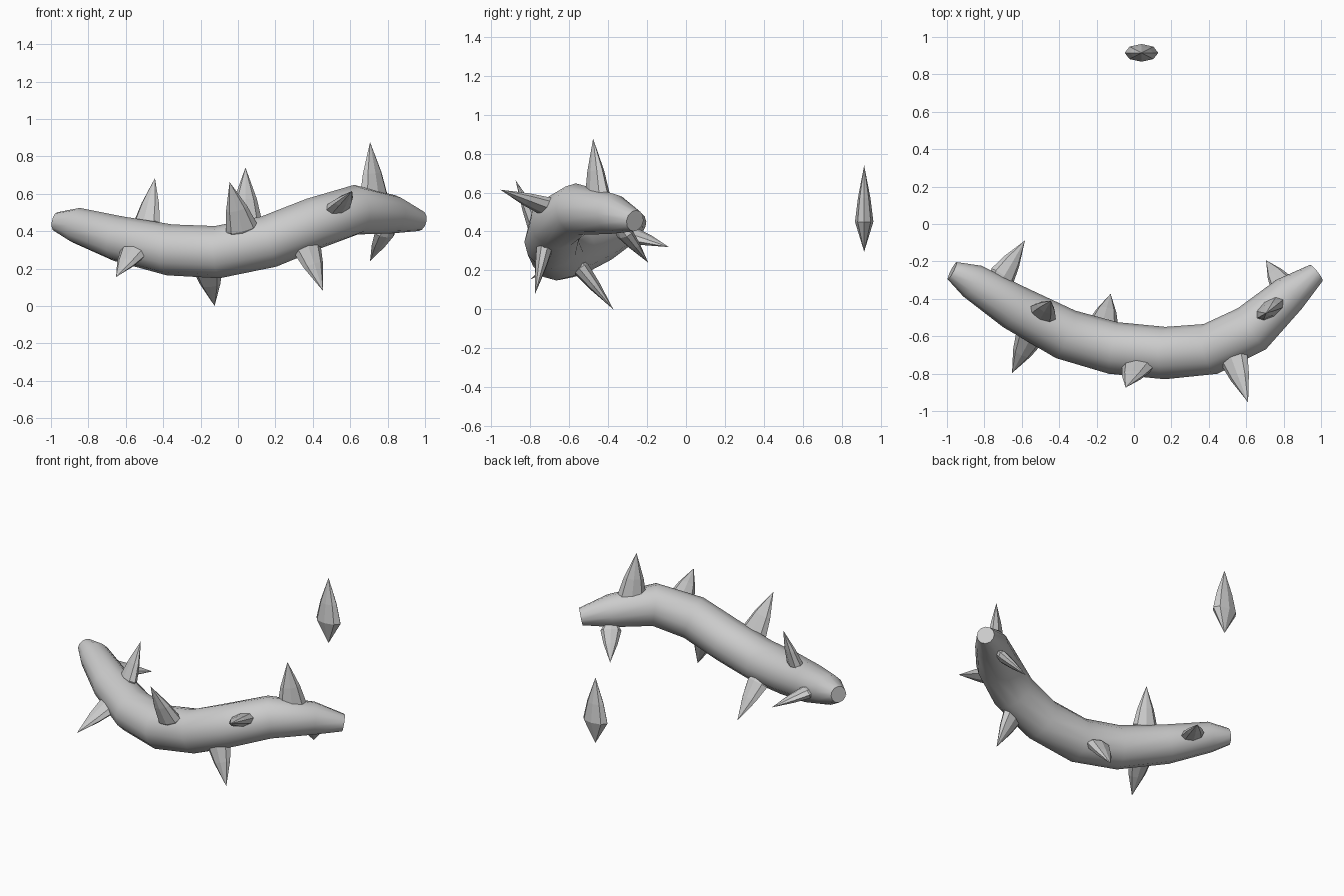
import bpy, bmesh, math
from mathutils import Vector

if "Cube" in bpy.data.objects:
    bpy.data.objects.remove(bpy.data.objects["Cube"])

# Stem path: x, y, z, radius
PATH = [(-.972, -.25, .45, .052), (-.865, -.305, .432, .095), (-.64, -.445, .36, .122),
        (-.366, -.59, .30, .137), (-.11, -.663, .288, .14), (.166, -.69, .345, .14),
        (.41, -.668, .443, .138), (.63, -.56, .515, .133), (.83, -.375, .49, .103),
        (.974, -.262, .455, .055)]
PTS = [Vector(p[:3]) for p in PATH]


def tangent(i):
    return (PTS[min(i + 1, len(PTS) - 1)] - PTS[max(i - 1, 0)]).normalized()


def make_object(name, bm):
    bmesh.ops.recalc_face_normals(bm, faces=bm.faces)
    mesh = bpy.data.meshes.new(name)
    bm.to_mesh(mesh)
    bm.free()
    ob = bpy.data.objects.new(name, mesh)
    bpy.context.collection.objects.link(ob)
    return ob


def ring(bm, centre, u, v, sides):
    return [bm.verts.new(centre + u * math.cos(2 * math.pi * k / sides)
                         + v * math.sin(2 * math.pi * k / sides)) for k in range(sides)]


def bridge(bm, a, b):
    n = len(a)
    for k in range(n):
        bm.faces.new((a[k], a[(k + 1) % n], b[(k + 1) % n], b[k]))


# Curved stem with flat cut ends
bm = bmesh.new()
rings = []
for i, p in enumerate(PATH):
    t = tangent(i)
    side = t.cross(Vector((0, 0, 1))).normalized()
    up = side.cross(t)
    rings.append(ring(bm, PTS[i], side * p[3], up * p[3], 12))
for a, b in zip(rings, rings[1:]):
    bridge(bm, a, b)
bm.faces.new(rings[0])
bm.faces.new(rings[-1])
stem = make_object("stem", bm)
bpy.context.view_layer.objects.active = stem
stem.select_set(True)
bpy.ops.object.shade_smooth_by_angle(angle=math.radians(50))


def thorn(name, base, tip, wide):
    """Flattened eight-sided thorn, pointed at both ends, widest at its base."""
    base, tip = Vector(base), Vector(tip)
    d = tip - base
    length = d.length
    n = d.normalized()
    u = (wide - n * wide.dot(n)).normalized()
    v = n.cross(u)
    bm = bmesh.new()
    a, b = .31 * length, .163 * length
    low = ring(bm, base, u * a, v * b, 8)
    mid = ring(bm, base + d * .42, u * a * .68, v * b * .68, 8)
    bridge(bm, low, mid)
    for r, apex in ((low, base - d * .53), (mid, tip)):
        top = bm.verts.new(apex)
        for k in range(8):
            bm.faces.new((r[k], r[(k + 1) % 8], top))
    make_object(name, bm)


# Thorns on the stem: base, tip
THORNS = [((-.487, -.475, .45), (-.444, -.41, .684)),
          ((.725, -.455, .59), (.706, -.477, .877)),
          ((.02, -.765, .415), (-.045, -.875, .663)),
          ((.535, -.72, .53), (.61, -.954, .615)),
          ((-.56, -.61, .285), (-.652, -.797, .155)),
          ((-.165, -.535, .205), (-.125, -.373, 0)),
          ((.365, -.725, .32), (.455, -.775, .08)),
          ((.785, -.315, .39), (.706, -.194, .24)),
          ((-.705, -.28, .38), (-.583, -.088, .32))]
for n, (base, tip) in enumerate(THORNS):
    near = min(range(len(PTS)), key=lambda i: (PTS[i] - Vector(base)).length)
    thorn(f"thorn_{n + 1}", base, tip, tangent(near))

# Loose thorn behind the stem
thorn("loose_thorn", (.04, .915, .45), (.04, .915, .74), Vector((1, 0, 0)))
